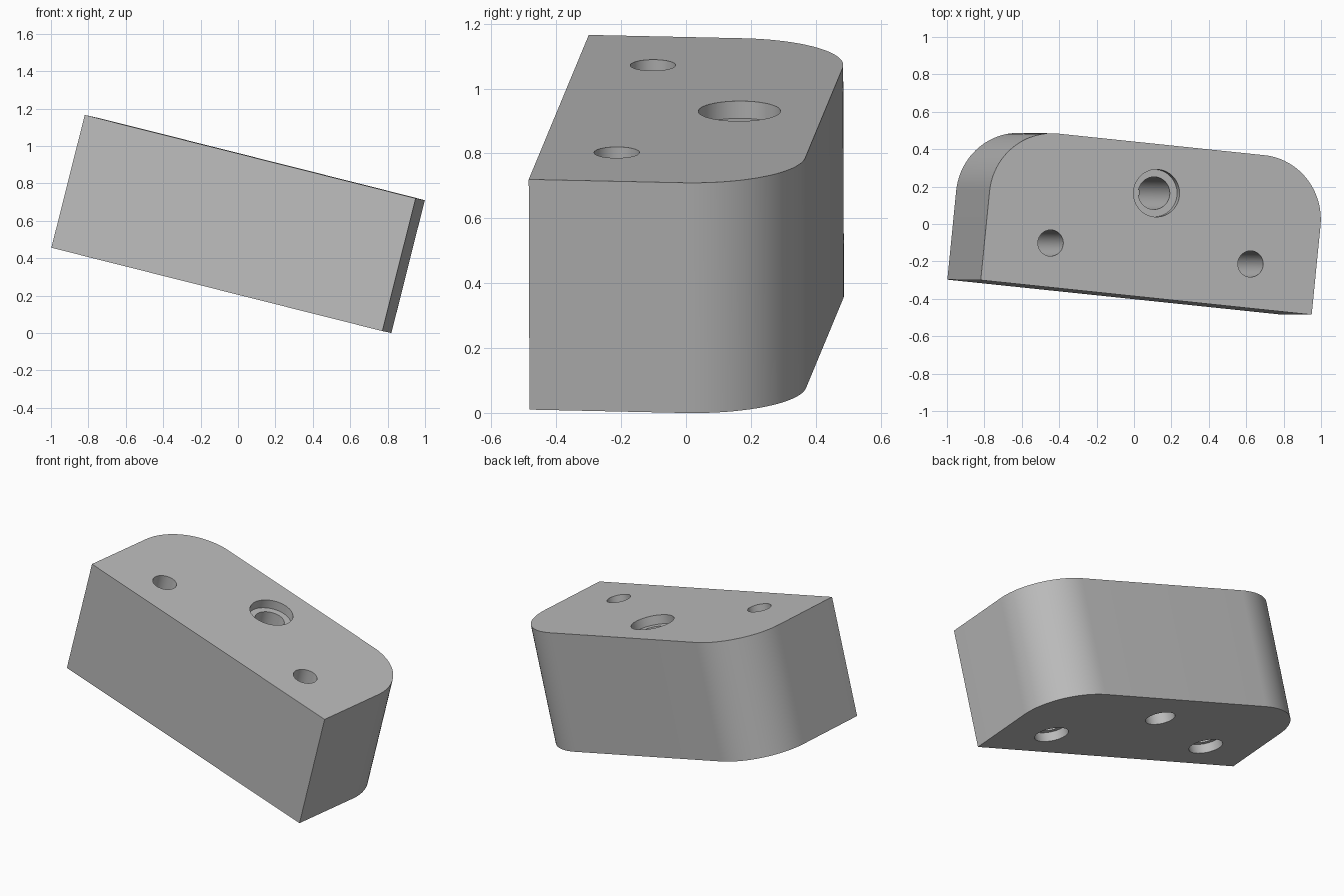
import bpy, bmesh, math
from mathutils import Matrix, Vector

old = bpy.data.objects.get("Cube")
if old:
    bpy.data.objects.remove(old, do_unlink=True)

LENGTH, DEPTH, HEIGHT, RADIUS = 1.834, 0.822, 0.732, 0.345
BORE_DEPTH = 0.055

grey = bpy.data.materials.new("plain grey")
grey.use_nodes = True
colour = (0.5, 0.5, 0.5, 1)
grey.diffuse_color = colour
grey.node_tree.nodes["Principled BSDF"].inputs["Base Color"].default_value = colour

# Tilted frame of the block, with its origin at the top front left corner
x_axis = Vector((0.965, -0.101, -0.243)).normalized()
z_axis = Vector((0.242, -0.003, 0.97))
z_axis = (z_axis - x_axis * z_axis.dot(x_axis)).normalized()
y_axis = z_axis.cross(x_axis)
frame = Matrix((x_axis, y_axis, z_axis)).transposed().to_4x4()
frame.translation = Vector((0.95, -0.485, 0.72)) - x_axis * LENGTH / 2


def finish(name, bm):
    bmesh.ops.recalc_face_normals(bm, faces=bm.faces)
    mesh = bpy.data.meshes.new(name)
    bm.to_mesh(mesh)
    bm.free()
    mesh.materials.append(grey)
    obj = bpy.data.objects.new(name, mesh)
    bpy.context.collection.objects.link(obj)
    obj.matrix_world = frame
    return obj


# Block: square front corners, rounded back corners
half = LENGTH / 2
outline = [(-half, 0), (half, 0)]
for side, start in ((1, 0), (-1, 90)):
    for i in range(25):
        a = math.radians(start + 90 * i / 24)
        outline.append((side * (half - RADIUS) + RADIUS * math.cos(a),
                        DEPTH - RADIUS + RADIUS * math.sin(a)))
bm = bmesh.new()
base = bm.faces.new([bm.verts.new((x, y, -HEIGHT)) for x, y in outline])
sweep = bmesh.ops.extrude_face_region(bm, geom=[base])
top = [v for v in sweep["geom"] if isinstance(v, bmesh.types.BMVert)]
bmesh.ops.translate(bm, verts=top, vec=(0, 0, HEIGHT))
block = finish("mounting_block", bm)


def cut(name, x, y, radius, low, high):
    bm = bmesh.new()
    bmesh.ops.create_cone(bm, cap_ends=True, segments=48, radius1=radius, radius2=radius,
                          depth=high - low, matrix=Matrix.Translation((x, y, (low + high) / 2)))
    cutter = finish(name, bm)
    cutter.hide_render = True
    mod = block.modifiers.new(name, "BOOLEAN")
    mod.operation, mod.solver, mod.object = "DIFFERENCE", "EXACT", cutter
    bpy.ops.object.modifier_apply(modifier=name)
    bpy.data.objects.remove(cutter, do_unlink=True)


bpy.ops.object.select_all(action="DESELECT")
bpy.context.view_layer.objects.active = block
block.select_set(True)
bpy.context.view_layer.update()

# Outer screw holes, counterbored from below
for side in (-1, 1):
    cut("screw_hole", side * 0.554, 0.236, 0.07, -HEIGHT - 0.1, 0.1)
    cut("screw_recess", side * 0.554, 0.236, 0.1, -HEIGHT - 0.1, -HEIGHT + BORE_DEPTH)

# Central hole, counterbored from above
cut("centre_hole", 0, 0.56, 0.087, -HEIGHT - 0.1, 0.1)
cut("centre_recess", 0, 0.56, 0.127, -BORE_DEPTH, 0.1)

bpy.ops.object.shade_smooth_by_angle(angle=math.radians(30))
